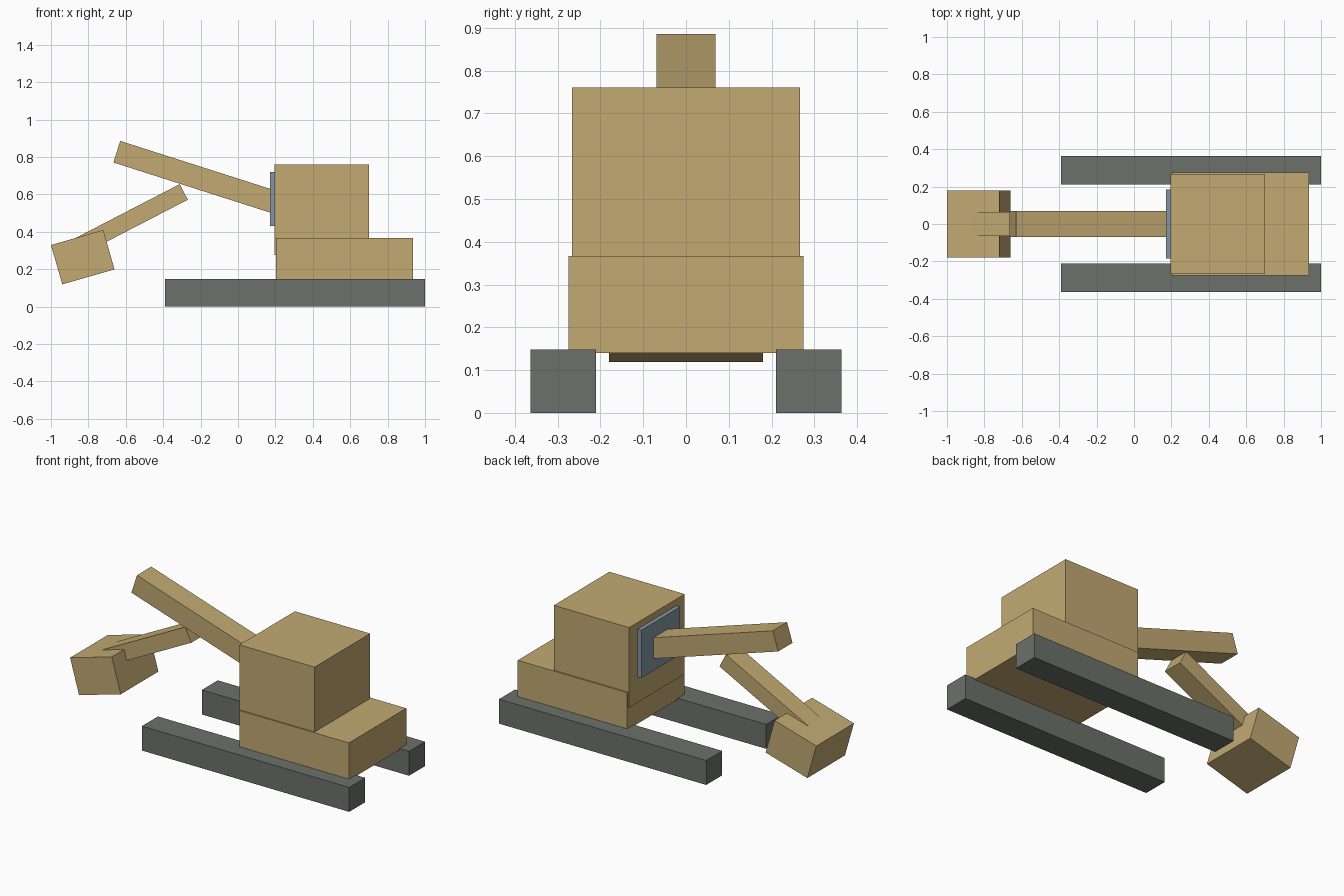
import bpy, bmesh
from math import atan2
from mathutils import Matrix, Vector

if "Cube" in bpy.data.objects:
    bpy.data.objects.remove(bpy.data.objects["Cube"])


def material(name, color):
    m = bpy.data.materials.new(name)
    m.diffuse_color = (*color, 1)
    m.use_nodes = True
    m.node_tree.nodes["Principled BSDF"].inputs["Base Color"].default_value = m.diffuse_color
    return m


TAN = material("tan_paint", (0.54, 0.40, 0.17))
GREY = material("track_grey", (0.15, 0.165, 0.145))
GLASS = material("window_blue", (0.23, 0.31, 0.35))


def block(name, center, size, mat, tilt=0.0):
    """Box of the given size, tilted in the xz plane."""
    bm = bmesh.new()
    bmesh.ops.create_cube(bm, size=1, matrix=Matrix.Diagonal((*size, 1)))
    me = bpy.data.meshes.new(name)
    bm.to_mesh(me)
    bm.free()
    me.materials.append(mat)
    ob = bpy.data.objects.new(name, me)
    ob.location = center
    ob.rotation_euler = (0, -tilt, 0)
    bpy.context.collection.objects.link(ob)
    return ob


def span(name, x, y, z, mat):
    """Upright box from its ranges along each axis."""
    center = [(a + b) / 2 for a, b in (x, y, z)]
    return block(name, center, [b - a for a, b in (x, y, z)], mat)


def bar(name, start, end, thickness, width):
    """Arm between two xz points."""
    a, b = Vector(start), Vector(end)
    d, c = b - a, (a + b) / 2
    return block(name, (c.x, 0, c.y), (d.length, width, thickness), TAN, atan2(d.y, d.x))


# Tracks on both sides
for side, y in (("front", (-0.363, -0.21)), ("back", (0.21, 0.363))):
    span(side + "_track", (-0.39, 1.0), y, (0, 0.148), GREY)

# Body, cab and window
span("body_base", (0.203, 0.936), (-0.275, 0.275), (0.14, 0.367), TAN)
span("cab", (0.195, 0.70), (-0.266, 0.266), (0.275, 0.76), TAN)
span("window", (0.17, 0.20), (-0.185, 0.185), (0.43, 0.72), GLASS)

# Digging arm and bucket
bar("boom", (-0.648, 0.828), (0.25, 0.541), 0.121, 0.137)
bar("stick", (-0.29, 0.613), (-0.87, 0.313), 0.094, 0.126)
block("bucket", (-0.83, 0, 0.264), (0.291, 0.36, 0.219), TAN, 0.279)
